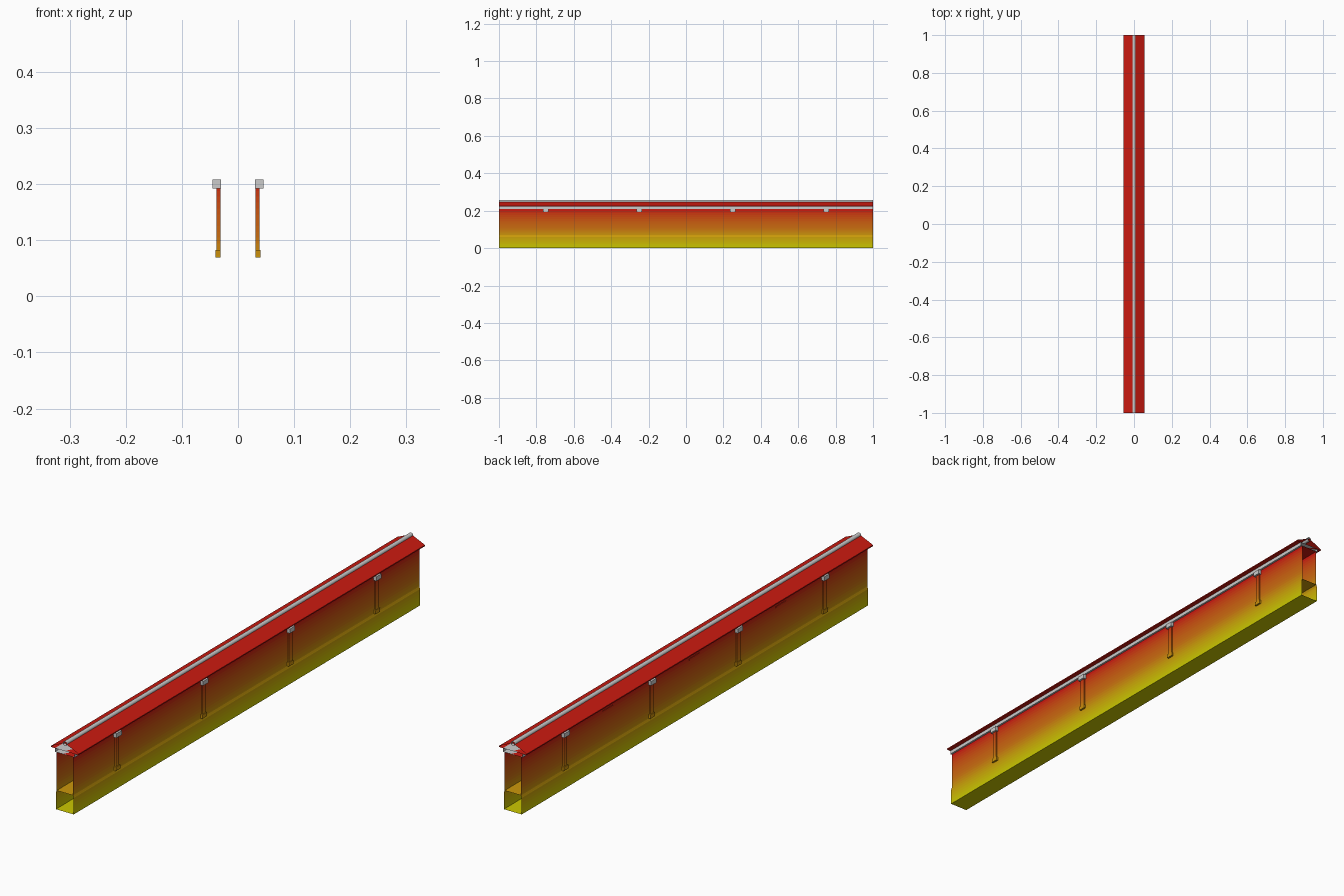
import bpy, bmesh, math

if "Cube" in bpy.data.objects:
    bpy.data.objects.remove(bpy.data.objects["Cube"])

LENGTH = 2.0
BANDS = 20
WALL_TOP = 0.209


def lerp_colour(t):
    # yellow at the foot, orange midway, red at the eaves
    stops = [(0.6, 0.58, 0.0), (0.6, 0.16, 0.005), (0.6, 0.01, 0.005)]
    t = max(0, min(1, t)) * 2
    i = min(int(t), 1)
    return [a + (b - a) * (t - i) for a, b in zip(stops[i], stops[i + 1])]


def band_material(i):
    name = f"wall_band_{i:02d}"
    mat = bpy.data.materials.get(name)
    if not mat:
        mat = bpy.data.materials.new(name)
        mat.diffuse_color = (*lerp_colour(i / (BANDS - 1)), 1)
        mat.use_nodes = True
        mat.node_tree.nodes["Principled BSDF"].inputs["Base Color"].default_value = mat.diffuse_color
    return mat


def finish(bm, name, coloured):
    bmesh.ops.recalc_face_normals(bm, faces=bm.faces)
    me = bpy.data.meshes.new(name)
    if coloured:
        # slice by height so each band takes its own colour
        for i in range(1, BANDS):
            bmesh.ops.bisect_plane(bm, geom=bm.verts[:] + bm.edges[:] + bm.faces[:],
                                   plane_co=(0, 0, i * WALL_TOP / BANDS), plane_no=(0, 0, 1))
        used = {}
        for f in bm.faces:
            i = min(BANDS - 1, max(0, int(f.calc_center_median().z / WALL_TOP * BANDS)))
            if i not in used:
                used[i] = len(used)
                me.materials.append(band_material(i))
            f.material_index = used[i]
    bm.to_mesh(me)
    bm.free()
    ob = bpy.data.objects.new(name, me)
    bpy.context.collection.objects.link(ob)
    return ob


def tube(name, profile, coloured=False):
    """Closed x-z profile swept along y, open at both ends."""
    bm = bmesh.new()
    rings = [[bm.verts.new((x, y, z)) for x, z in profile] for y in (-LENGTH / 2, LENGTH / 2)]
    n = len(profile)
    for i in range(n):
        j = (i + 1) % n
        bm.faces.new((rings[0][i], rings[0][j], rings[1][j], rings[1][i]))
    return finish(bm, name, coloured)


def box(name, x, y, z, coloured=False):
    bm = bmesh.new()
    bmesh.ops.create_cube(bm, size=1)
    for v in bm.verts:
        v.co = [r[0] + (c + 0.5) * (r[1] - r[0]) for c, r in zip(v.co, (x, y, z))]
    return finish(bm, name, coloured)


# plinth with chamfered top, and wall above it
tube("plinth", [(-0.036, 0), (0.036, 0), (0.036, 0.06), (0.033, 0.069),
                (-0.033, 0.069), (-0.036, 0.06)], True)
tube("wall", [(-0.033, 0.069), (0.033, 0.069), (0.033, WALL_TOP), (-0.033, WALL_TOP)], True)

# cornice under the eaves
tube("cornice", [(-0.040, 0.209), (0.040, 0.209), (0.040, 0.222), (-0.040, 0.222)])

# pitched roof and round ridge cap
tube("roof", [(-0.056, 0.222), (0.056, 0.222), (0.056, 0.226), (0, 0.251), (-0.056, 0.226)], True)
ridge = tube("ridge_cap", [(0.008 * math.cos(k * math.pi / 6), 0.249 + 0.008 * math.sin(k * math.pi / 6))
                           for k in range(12)])
for p in ridge.data.polygons:
    p.use_smooth = True

# pilasters with foot and bracket on both sides
for s, side in ((-1, "left"), (1, "right")):
    for k, y in enumerate((-0.75, -0.25, 0.25, 0.75)):
        def part(label, x0, x1, w, z, col):
            box(f"{side}_{label}_{k}", sorted((s * x0, s * x1)), (y - w / 2, y + w / 2), z, col)
        part("pilaster", 0.031, 0.038, 0.018, (0.082, 0.194), True)
        part("pilaster_foot", 0.031, 0.040, 0.026, (0.069, 0.083), True)
        part("bracket", 0.030, 0.045, 0.030, (0.192, 0.208), False)

# narrow vent slots between the pilasters on the left side
for k, y in enumerate((-0.5, 0, 0.5)):
    box(f"vent_slot_{k}", (-0.0345, -0.032), (y - 0.03, y + 0.03), (0.192, 0.197), True)
